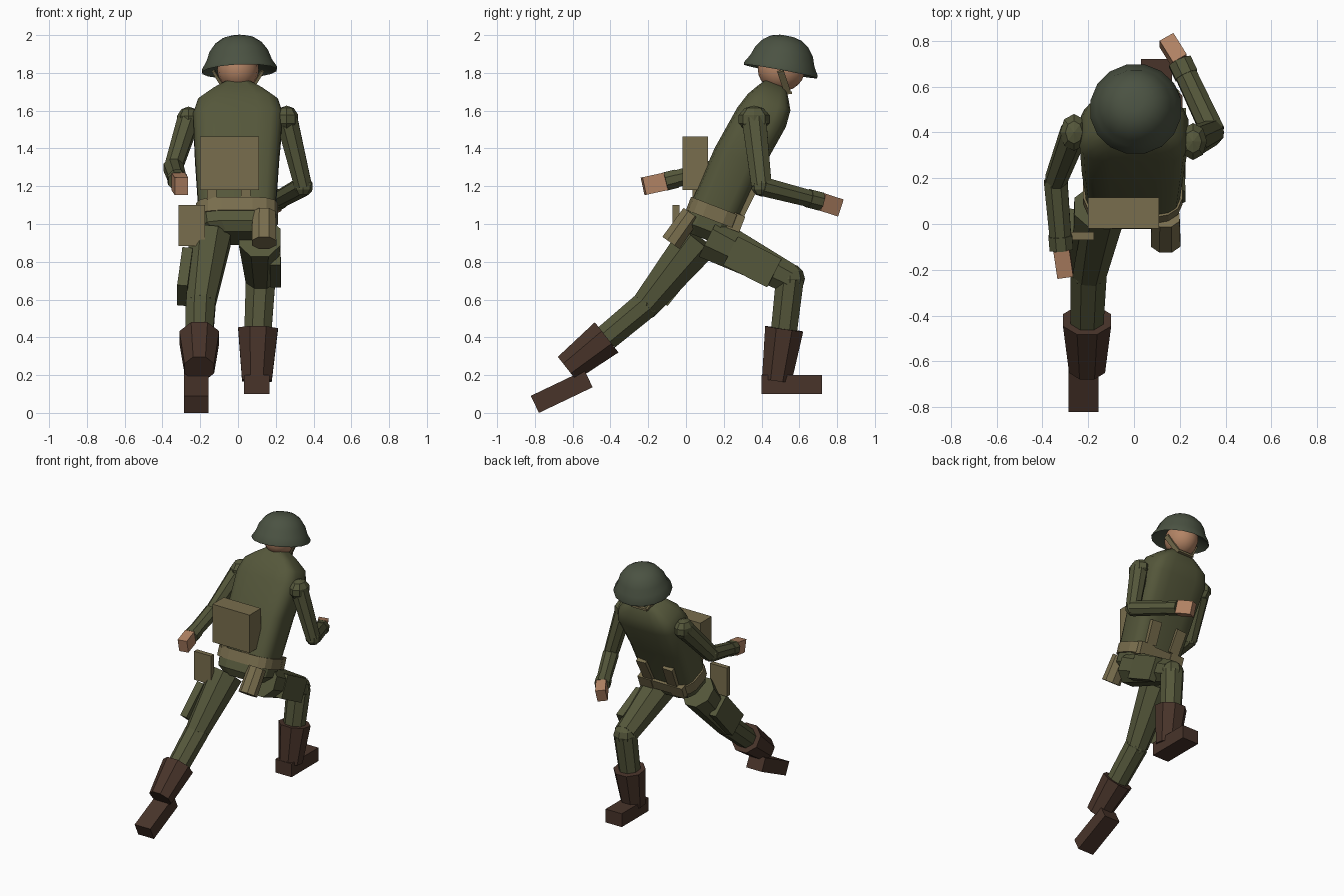
import bpy, bmesh, math
from mathutils import Vector, Matrix

if "Cube" in bpy.data.objects:
    bpy.data.objects.remove(bpy.data.objects["Cube"])


def material(name, rgb):
    m = bpy.data.materials.new(name)
    m.use_nodes = True
    m.diffuse_color = (*rgb, 1)
    bsdf = m.node_tree.nodes["Principled BSDF"]
    bsdf.inputs["Base Color"].default_value = (*rgb, 1)
    bsdf.inputs["Roughness"].default_value = 0.9
    return m


CLOTH = material("olive_cloth", (0.09, 0.095, 0.043))
STEEL = material("helmet_green", (0.07, 0.085, 0.055))
CANVAS = material("tan_canvas", (0.19, 0.155, 0.075))
LEATHER = material("brown_leather", (0.065, 0.034, 0.023))
SKIN = material("skin", (0.45, 0.23, 0.13))
UP = (0, 0, 1)


def frame(centre, axis):
    """Matrix with local z along axis and local x close to world x."""
    z = Vector(axis).normalized()
    y = z.cross(Vector((1, 0, 0))).normalized()
    x = y.cross(z)
    m = Matrix((x, y, z)).transposed().to_4x4()
    m.translation = Vector(centre)
    return m


def finish(name, bm, mat, smooth=False):
    bmesh.ops.recalc_face_normals(bm, faces=bm.faces)
    mesh = bpy.data.meshes.new(name)
    bm.to_mesh(mesh)
    bm.free()
    mesh.materials.append(mat)
    ob = bpy.data.objects.new(name, mesh)
    bpy.context.collection.objects.link(ob)
    if smooth:
        bpy.ops.object.select_all(action='DESELECT')
        ob.select_set(True)
        bpy.context.view_layer.objects.active = ob
        bpy.ops.object.shade_smooth_by_angle(angle=math.radians(50))


def loft(name, rings, axis, mat, sides=8, power=1.0, smooth=False):
    """Skin through rings of (centre, half width, half depth)."""
    bm = bmesh.new()
    loops = []
    for centre, rx, ry in rings:
        m = frame(centre, axis)
        loop = []
        for i in range(sides):
            a = math.tau * (i + 0.5) / sides
            c, s = math.cos(a), math.sin(a)
            p = Vector((rx * math.copysign(abs(c) ** power, c),
                        ry * math.copysign(abs(s) ** power, s), 0))
            loop.append(bm.verts.new(m @ p))
        loops.append(loop)
    for low, high in zip(loops, loops[1:]):
        for i in range(sides):
            j = (i + 1) % sides
            bm.faces.new((low[i], low[j], high[j], high[i]))
    bm.faces.new(loops[0])
    bm.faces.new(loops[-1])
    finish(name, bm, mat, smooth)


def limb(name, a, b, ra, rb, mat=CLOTH):
    loft(name, [(a, *ra), (b, *rb)], Vector(b) - Vector(a), mat)


def box(name, centre, size, mat, axis=UP):
    bm = bmesh.new()
    bmesh.ops.create_cube(bm, size=1, matrix=frame(centre, axis) @ Matrix.Diagonal((*size, 1)))
    finish(name, bm, mat)


def beam(name, a, b, width, thick, mat):
    a, b = Vector(a), Vector(b)
    box(name, (a + b) / 2, (width, thick, (b - a).length), mat, b - a)


def ball(name, centre, radii, mat, u=8, v=6, smooth=False):
    bm = bmesh.new()
    bmesh.ops.create_uvsphere(bm, u_segments=u, v_segments=v, radius=1,
                              matrix=Matrix.Translation(centre) @ Matrix.Diagonal((*radii, 1)))
    finish(name, bm, mat, smooth)


# Torso, hips and belt, leaning into the run
LEAN = (0, 0.36, 0.93)
loft("torso", [((-0.005, 0.15, 1.06), 0.205, 0.135),
               ((-0.005, 0.28, 1.35), 0.225, 0.14),
               ((0, 0.4, 1.565), 0.24, 0.14),
               ((0, 0.44, 1.645), 0.213, 0.122),
               ((0, 0.46, 1.7), 0.14, 0.088),
               ((0, 0.475, 1.74), 0.075, 0.06)], LEAN, CLOTH, 16, 0.5, True)
loft("hips", [((0, 0.085, 0.925), 0.14, 0.1),
              ((0, 0.105, 0.97), 0.2, 0.14),
              ((-0.005, 0.15, 1.06), 0.21, 0.14)], LEAN, CLOTH, 12, 0.6)
loft("belt", [((-0.005, 0.14, 1.02), 0.22, 0.152),
              ((-0.005, 0.167, 1.09), 0.22, 0.152)], LEAN, CANVAS, 16, 0.6)

# Head, helmet and chin strap
ball("head", (0, 0.505, 1.82), (0.11, 0.125, 0.118), SKIN, 16, 12, True)
limb("collar", (0, 0.46, 1.69), (0, 0.49, 1.76), (0.08, 0.075), (0.07, 0.065))
TILT = Vector((-0.04, 0.184, 0.98)).normalized()
BRIM = Vector((0.008, 0.5, 1.808))
profile = [(0.06, 0.12), (0, 0.2), (0.012, 0.202), (0.055, 0.176), (0.105, 0.158),
           (0.15, 0.125), (0.178, 0.085), (0.19, 0.04)]
loft("helmet", [(BRIM + TILT * h, r, r) for h, r in profile], TILT, STEEL, 16, 1, True)
for side, s in (("left", 1), ("right", -1)):
    beam(side + "_chin_strap", (s * 0.13, 0.5, 1.81), (s * 0.055, 0.54, 1.69), 0.015, 0.035, CANVAS)
beam("chin_strap_base", (0, 0.52, 1.695), (0, 0.56, 1.695), 0.13, 0.015, CANVAS)

# Backpack, webbing and belt kit
box("backpack", (-0.045, 0.048, 1.322), (0.31, 0.135, 0.285), CANVAS)
for side, x in (("left", 0.04), ("right", -0.14)):
    box(side + "_pack_loop", (x, 0.06, 1.16), (0.05, 0.05, 0.06), CANVAS)
for side, s in (("left", 1), ("right", -1)):
    beam(side + "_front_strap", (s * 0.1, 0.295, 1.05), (s * 0.11, 0.37, 1.2), 0.08, 0.03, CANVAS)
    box(side + "_ammo_pouch", (s * 0.13, 0.265, 1.01), (0.11, 0.07, 0.09), CANVAS, LEAN)
box("haversack", (-0.245, -0.053, 0.992), (0.14, 0.035, 0.215), CANVAS)
limb("canteen", (0.138, -0.08, 0.9), (0.138, 0.03, 1.055), (0.07, 0.06), (0.066, 0.057), CANVAS)

# Arms: shoulder, elbow, wrist, fingertip for each side
arms = {"left": ((0.258, 0.36, 1.555), (0.345, 0.4, 1.2), (0.2, 0.71, 1.12), (0.142, 0.803, 1.09)),
        "right": ((-0.262, 0.4, 1.55), (-0.342, 0.19, 1.3), (-0.317, -0.11, 1.225), (-0.3, -0.225, 1.2))}
for side, (shoulder, elbow, wrist, tip) in arms.items():
    ball(side + "_shoulder", shoulder, (0.064, 0.085, 0.072), CLOTH, 8, 5)
    limb(side + "_upper_arm", shoulder, elbow, (0.062, 0.07), (0.05, 0.058))
    ball(side + "_elbow", elbow, (0.052, 0.055, 0.055), CLOTH, 8, 5)
    limb(side + "_forearm", elbow, wrist, (0.056, 0.055), (0.05, 0.047))
    cuff = Vector(wrist).lerp(Vector(elbow), 0.2)
    limb(side + "_cuff", cuff, wrist, (0.056, 0.053), (0.056, 0.053))
    beam(side + "_hand", wrist, tip, 0.07, 0.095, SKIN)

# Legs: hip, knee, boot top, ankle, knee size and pocket offset for each side
legs = {"left": ((0.115, 0.12, 0.93), (0.12, 0.55, 0.71), (0.106, 0.52, 0.445),
                 (0.1, 0.48, 0.17), 0.084, 0.08),
        "right": ((-0.15, 0.07, 0.92), (-0.198, -0.21, 0.575), (-0.205, -0.42, 0.4),
                  (-0.205, -0.63, 0.235), 0.082, -0.105)}
for side, (hip, knee, top, ankle, size, offset) in legs.items():
    limb(side + "_thigh", hip, knee, (0.12, 0.125), (size, size))
    ball(side + "_knee", knee, (size, size * 0.95, size * 0.95), CLOTH, 8, 6)
    limb(side + "_shin", knee, top, (0.085, 0.08), (0.078, 0.075))
    limb(side + "_boot_shaft", top, ankle, (0.114, 0.11), (0.085, 0.085), LEATHER)
    # Cargo pocket on the outer thigh
    mid = Vector(hip).lerp(Vector(knee), 0.54) + Vector((offset, 0, -0.012))
    box(side + "_thigh_pocket", mid, (0.055, 0.17, 0.26), CLOTH, Vector(knee) - Vector(hip))

# Boot feet, the right one pushing off
box("left_boot_foot", (0.098, 0.56, 0.15), (0.135, 0.1, 0.32), LEATHER, (0, 1, 0))
box("right_boot_foot", (-0.22, -0.658, 0.113), (0.13, 0.1, 0.315), LEATHER, (0, 0.9, 0.43))
